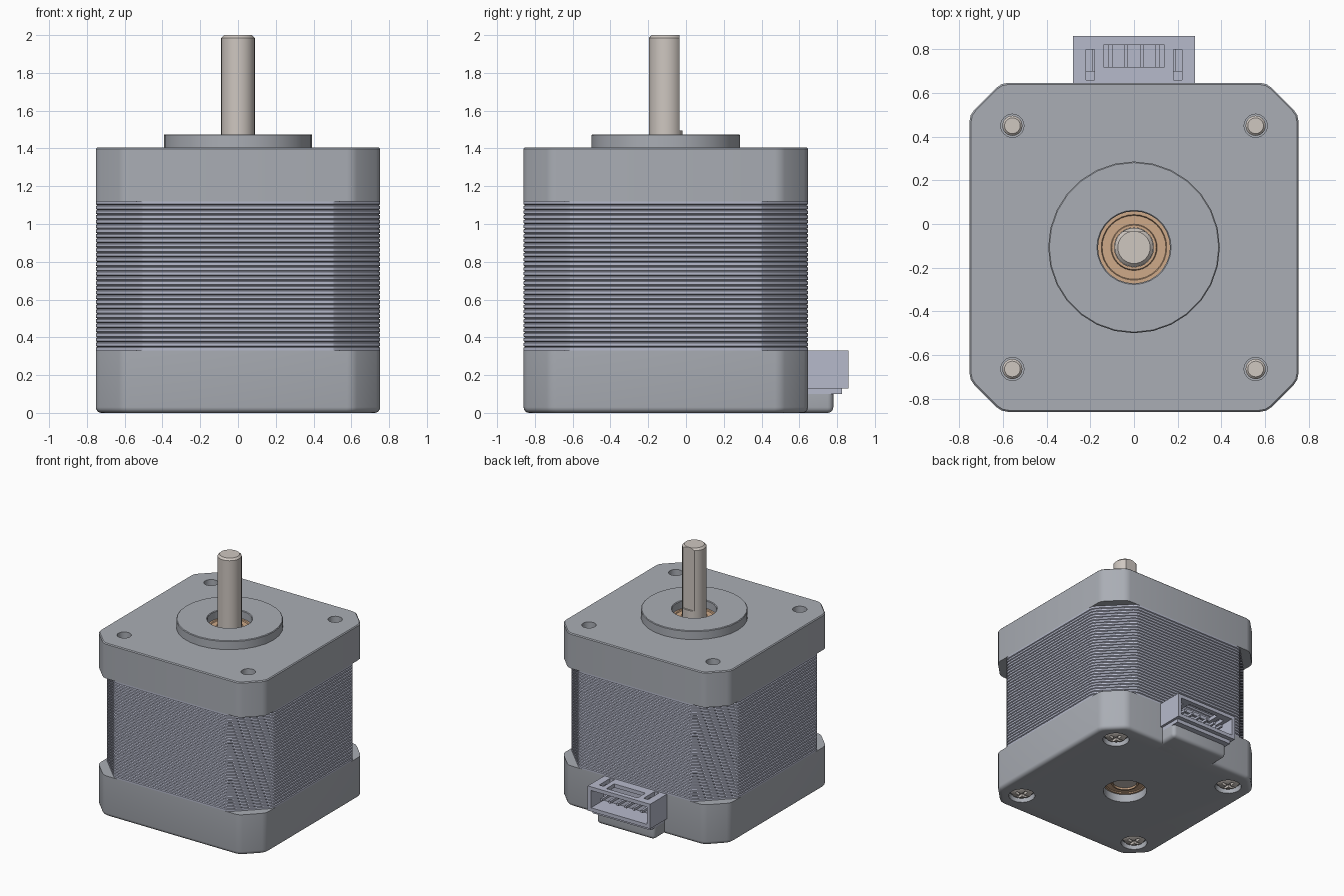
import bpy, bmesh, math
from mathutils import Vector, Matrix

if "Cube" in bpy.data.objects:
    bpy.data.objects.remove(bpy.data.objects["Cube"])

CY = -0.107          # motor axis in y
HALF = 0.753         # half width of the square body
PITCH = 0.557        # screw offset from the axis


def material(name, rgb):
    m = bpy.data.materials.new(name)
    m.diffuse_color = (*rgb, 1)
    m.use_nodes = True
    m.node_tree.nodes["Principled BSDF"].inputs["Base Color"].default_value = m.diffuse_color
    return m


STEEL = material("steel", (0.62, 0.57, 0.53))
BRONZE = material("bronze", (0.62, 0.40, 0.25))
CASE = material("case_grey", (0.40, 0.42, 0.46))
PLASTIC = material("plastic", (0.47, 0.49, 0.60))


def finish(bm, name, mat=None):
    bmesh.ops.recalc_face_normals(bm, faces=bm.faces)
    me = bpy.data.meshes.new(name)
    bm.to_mesh(me)
    bm.free()
    ob = bpy.data.objects.new(name, me)
    bpy.context.collection.objects.link(ob)
    if mat:
        me.materials.append(mat)
    return ob


def activate(ob):
    bpy.ops.object.select_all(action='DESELECT')
    ob.select_set(True)
    bpy.context.view_layer.objects.active = ob


def smooth(ob, deg=30):
    activate(ob)
    bpy.ops.object.shade_smooth_by_angle(angle=math.radians(deg))


def box(name, x0, x1, y0, y1, z0, z1, mat=None):
    bm = bmesh.new()
    bmesh.ops.create_cube(bm, size=1)
    bmesh.ops.scale(bm, vec=(x1 - x0, y1 - y0, z1 - z0), verts=bm.verts)
    bmesh.ops.translate(bm, vec=((x0 + x1) / 2, (y0 + y1) / 2, (z0 + z1) / 2), verts=bm.verts)
    return finish(bm, name, mat)


def lathe(name, profile, x=0, y=CY, segs=32, mat=None, closed=False):
    """Spin an (r, z) profile about a vertical axis."""
    bm = bmesh.new()
    vs = [bm.verts.new((r, 0, z)) for r, z in profile]
    es = [bm.edges.new(p) for p in zip(vs, vs[1:])]
    if closed:
        es.append(bm.edges.new((vs[-1], vs[0])))
    bmesh.ops.spin(bm, geom=vs + es, cent=(0, 0, 0), axis=(0, 0, 1),
                   angle=2 * math.pi, steps=segs)
    bmesh.ops.remove_doubles(bm, verts=bm.verts, dist=1e-5)
    bmesh.ops.translate(bm, vec=(x, y, 0), verts=bm.verts)
    return finish(bm, name, mat)


def rod(name, r, z0, z1, x=0, y=CY, segs=32):
    return lathe(name, [(0, z0), (r, z0), (r, z1), (0, z1)], x, y, segs)


def cut(ob, cutters):
    for c in cutters:
        c.hide_render = True
        m = ob.modifiers.new("cut", 'BOOLEAN')
        m.operation, m.solver, m.object = 'DIFFERENCE', 'EXACT', c
        activate(ob)
        bpy.ops.object.modifier_apply(modifier=m.name)
        bpy.data.objects.remove(c)


def octagon(h, c, soft=0.03):
    """Chamfered square outline with softened corners."""
    a = h - c
    pts = [Vector(p) for p in ((h, -a), (h, a), (a, h), (-a, h), (-h, a), (-h, -a), (-a, -h), (a, -h))]
    out = []
    for i, p in enumerate(pts):
        q = p + (pts[i - 1] - p).normalized() * soft
        s = p + (pts[(i + 1) % 8] - p).normalized() * soft
        out += [q, (q + 2 * p + s) / 4, s]
    return out


def loft(name, sections, chamfer, mat=None):
    """Stack octagon outlines given as (inset, z)."""
    bm = bmesh.new()
    rings = [[bm.verts.new((p.x, p.y + CY, z)) for p in octagon(HALF - d, chamfer - 0.586 * d)]
             for d, z in sections]
    for a, b in zip(rings, rings[1:]):
        for i in range(len(a)):
            j = (i + 1) % len(a)
            bm.faces.new((a[i], a[j], b[j], b[i]))
    bm.faces.new(rings[0])
    bm.faces.new(rings[-1])
    return finish(bm, name, mat)


corners = [(sx * PITCH, CY + sy * PITCH) for sx in (-1, 1) for sy in (-1, 1)]

# Bottom cap with rounded lower rim, bore and screw recesses
R = 0.03
rim = [(R - R * math.sin(t), R - R * math.cos(t)) for t in (k * math.pi / 8 for k in range(5))]
bottom = loft("bottom_cap", rim + [(0, 0.33)], 0.145, CASE)
cut(bottom, [rod("cutter", 0.165, -0.1, 0.25)] +
    [rod("cutter", 0.1, -0.1, 0.045, x, y, 24) for x, y in corners])
smooth(bottom)

# Laminated core: thin plates separated by grooves
N, Z0, Z1 = 32, 0.325, 1.125
step = (Z1 - Z0) / N
plates = []
for k in range(N):
    z = Z0 + k * step
    plates += [(0.008, z), (0, z + 0.2 * step), (0, z + 0.8 * step), (0.008, z + step)]
smooth(loft("laminated_core", plates, 0.245, PLASTIC), 20)

# Top cap, its round boss, and the holes through them
top = loft("top_cap", [(0, 1.12), (0, 1.398), (0.007, 1.405)], 0.145, CASE)
cut(top, [rod("cutter", 0.165, 1.15, 1.6)] +
    [rod("cutter", 0.053, 1.16, 1.6, x, y, 24) for x, y in corners])
smooth(top)
smooth(lathe("boss", [(0.165, 1.40), (0.393, 1.40), (0.393, 1.47), (0.388, 1.475),
                      (0.17, 1.475), (0.165, 1.47)], segs=28, mat=CASE, closed=True))


# Bronze bearings at both ends, with a shallow groove between the races
def bearing(name, face, back):
    g = face + (0.008 if back > face else -0.008)
    smooth(lathe(name, [(0.09, back), (0.165, back), (0.165, face), (0.15, face), (0.146, g),
                        (0.106, g), (0.102, face), (0.09, face)], mat=BRONZE, closed=True))


bearing("top_bearing", 1.41, 1.25)
bearing("bottom_bearing", 0.065, 0.2)

# Shaft with a flat on the back side
shaft = lathe("shaft", [(0, 0.08), (0.089, 0.08), (0.089, 1.985), (0.074, 2.0), (0, 2.0)], mat=STEEL)
cut(shaft, [box("cutter", -0.3, 0.3, CY + 0.073, CY + 0.3, 1.495, 2.2)])
smooth(shaft)

# Long corner screws with a cross recess in the domed head
for i, (x, y) in enumerate(corners):
    s = lathe(f"screw_{i + 1}", [(0, 0.004), (0.05, 0.008), (0.075, 0.02), (0.085, 0.035), (0.085, 0.05),
                                 (0.046, 0.05), (0.046, 1.24), (0.036, 1.25), (0, 1.25)],
              x, y, 24, STEEL)
    cut(s, [box("cutter", x - a, x + a, y - b, y + b, -0.1, 0.028)
            for a, b in ((0.055, 0.012), (0.012, 0.055))])
    smooth(s)

# Foot under the connector
foot = box("connector_foot", -0.26, 0.26, 0.55, 0.78, 0, 0.10, CASE)
bm = bmesh.new()
bm.from_mesh(foot.data)
edges = [e for e in bm.edges if all(v.co.y > 0.7 for v in e.verts) and any(v.co.z < 0.05 for v in e.verts)
         or all(v.co.z < 0.05 for v in e.verts) and abs(e.verts[0].co.x - e.verts[1].co.x) < 0.01]
bmesh.ops.bevel(bm, geom=edges, offset=0.03, segments=4, profile=0.5, affect='EDGES')
bm.to_mesh(foot.data)
bm.free()
smooth(foot)
box("connector_plate", -0.26, 0.26, 0.60, 0.825, 0.10, 0.135, PLASTIC)

# Connector shell: open at the back, slotted on top
shell = box("connector_shell", -0.28, 0.28, 0.60, 0.86, 0.13, 0.33, PLASTIC)
cut(shell, [box("cutter", -0.25, 0.25, 0.70, 1.0, 0.16, 0.30),
            box("cutter", -0.14, 0.14, 0.72, 0.82, 0.25, 0.5),
            box("cutter", 0.18, 0.22, 0.66, 0.80, 0.25, 0.5),
            box("cutter", -0.22, -0.18, 0.66, 0.80, 0.25, 0.5)])

# Six contact pins
for i in range(6):
    x = (i - 2.5) * 0.072
    box(f"pin_{i + 1}", x - 0.009, x + 0.009, 0.68, 0.825, 0.22, 0.24, PLASTIC)
